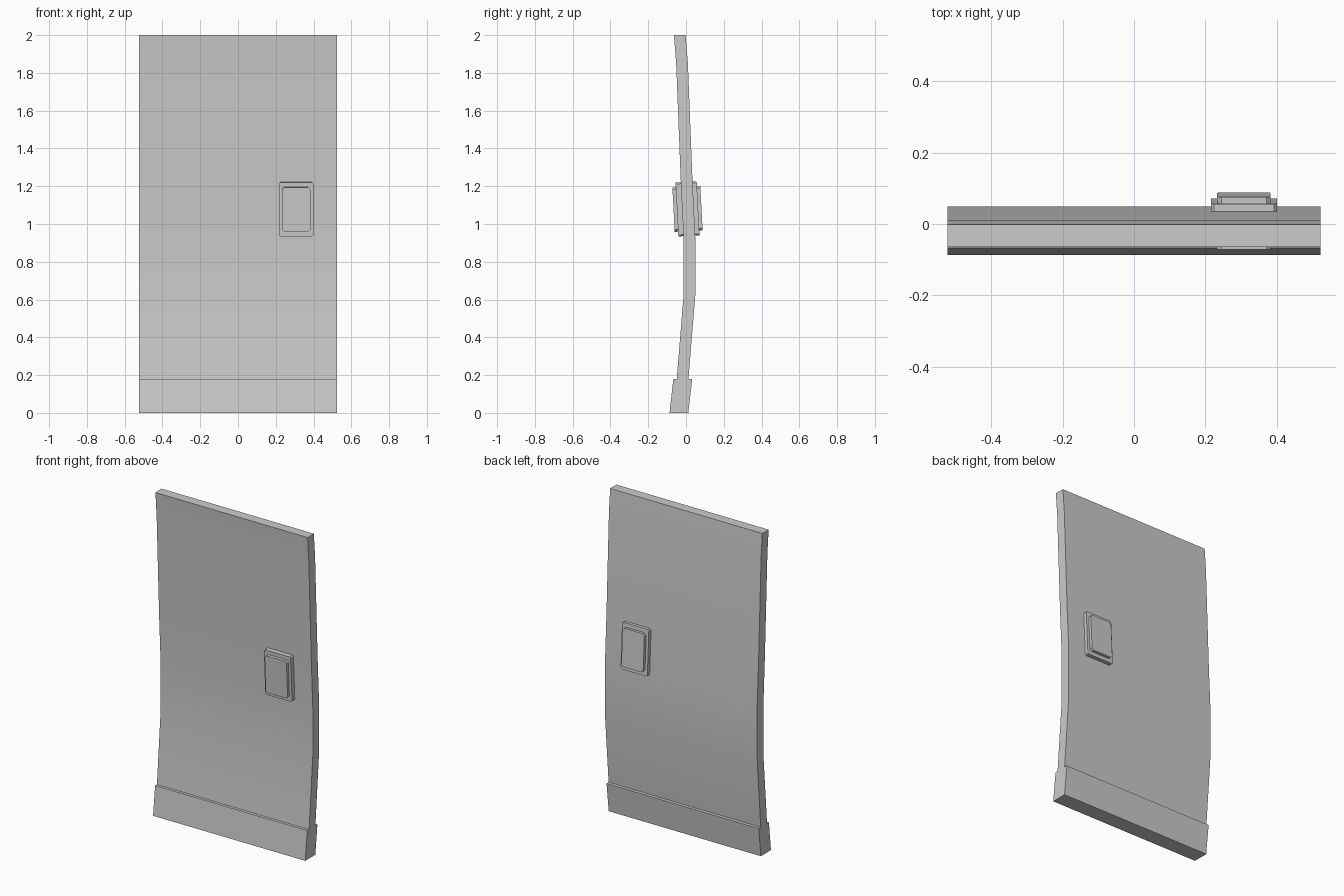
import bpy, bmesh, math
from mathutils import Matrix

if "Cube" in bpy.data.objects:
    bpy.data.objects.remove(bpy.data.objects["Cube"])

W = 0.523  # half width of the door


def extrude_profile(name, pts):
    """Extrude a closed (y, z) outline across the door width."""
    bm = bmesh.new()
    face = bm.faces.new([bm.verts.new((-W, y, z)) for y, z in pts])
    out = bmesh.ops.extrude_face_region(bm, geom=[face])
    bmesh.ops.translate(bm, vec=(2 * W, 0, 0),
                        verts=[g for g in out["geom"] if isinstance(g, bmesh.types.BMVert)])
    return finish(name, bm)


def finish(name, bm):
    bmesh.ops.recalc_face_normals(bm, faces=bm.faces)
    me = bpy.data.meshes.new(name)
    bm.to_mesh(me)
    bm.free()
    ob = bpy.data.objects.new(name, me)
    bpy.context.collection.objects.link(ob)
    bpy.context.view_layer.objects.active = ob
    ob.select_set(True)
    bpy.ops.object.shade_smooth_by_angle(angle=math.radians(25))
    ob.select_set(False)
    return ob


def plate(name, sx, sy, sz, chamfer):
    """Tilted plate passing through the door, with cut corners."""
    bm = bmesh.new()
    bmesh.ops.create_cube(bm, size=1)
    bmesh.ops.scale(bm, vec=(sx, sy, sz), verts=bm.verts)
    corners = [e for e in bm.edges
               if abs(e.verts[0].co.y - e.verts[1].co.y) > sy / 2]
    bmesh.ops.bevel(bm, geom=corners, offset=chamfer, segments=1, affect='EDGES')
    ob = finish(name, bm)
    ob.matrix_world = Matrix.Translation((0.308, 0.008, 1.08)) @ Matrix.Rotation(math.radians(3), 4, 'X')
    return ob


# bowed door panel: front edge going up, back edge going down
T = 0.062
front = [(-0.066, 0.02), (-0.049, 0.18), (-0.013, 0.62), (-0.013, 0.93),
         (-0.027, 1.21), (-0.052, 1.85), (-0.064, 2.0)]
extrude_profile("door_panel", front + [(y + T, z) for y, z in reversed(front)])

# thicker kick plate around the bottom
extrude_profile("kick_plate", [(-0.087, 0), (0.012, 0), (0.033, 0.18), (-0.067, 0.18)])

# lock plates showing on both faces
plate("lock_base", 0.184, 0.112, 0.286, 0.008)
plate("lock_cover", 0.150, 0.148, 0.236, 0.012)
